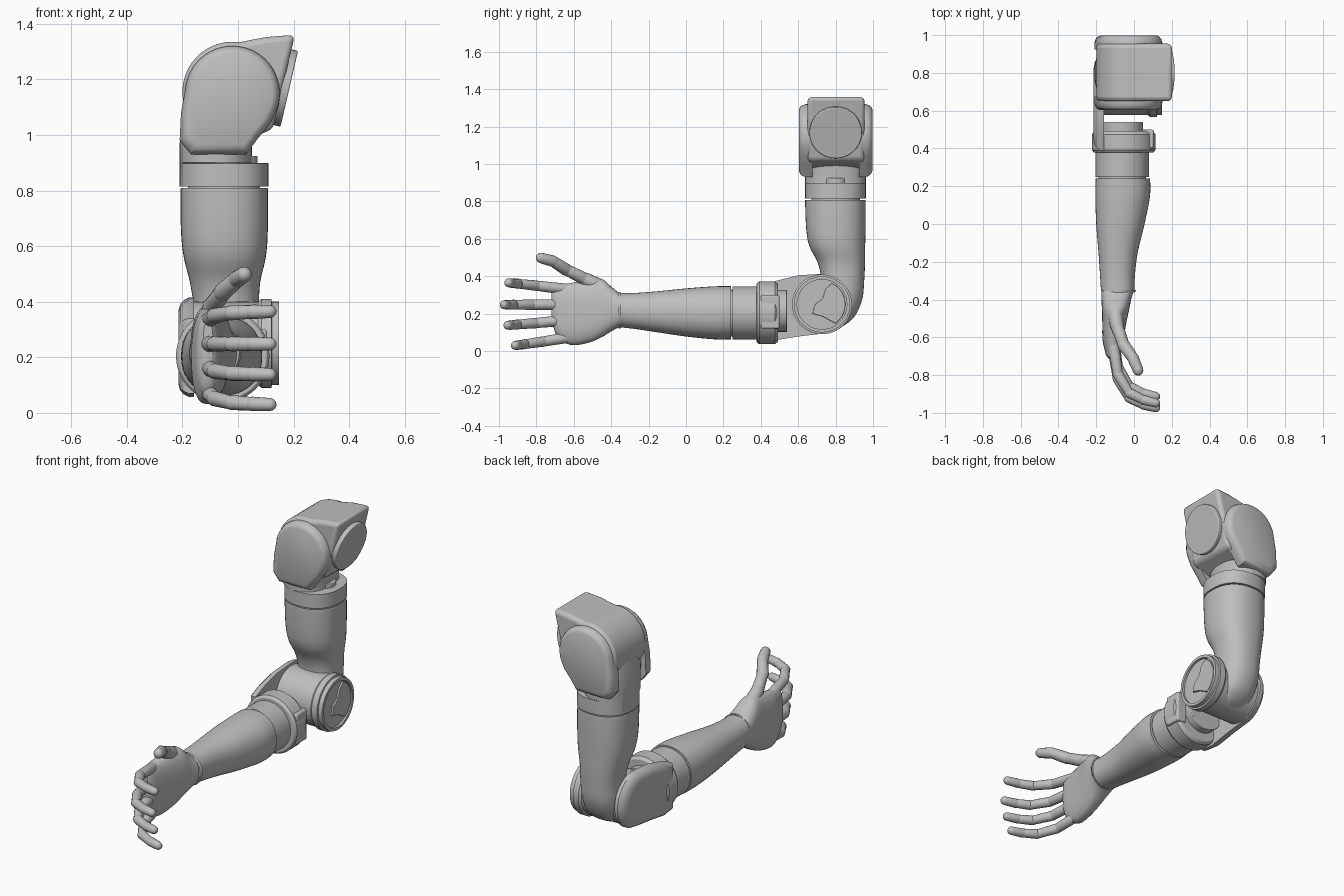
import bpy, bmesh, math
from mathutils import Vector

cube = bpy.data.objects.get("Cube")
if cube:
    bpy.data.objects.remove(cube, do_unlink=True)

grey = bpy.data.materials.new("light_grey")
grey.use_nodes = True
GREY = (0.52, 0.52, 0.52, 1)
grey.diffuse_color = GREY
grey.node_tree.nodes["Principled BSDF"].inputs["Base Color"].default_value = GREY


def finish(name, bm, bevel=0, angle=35):
    bmesh.ops.recalc_face_normals(bm, faces=bm.faces)
    mesh = bpy.data.meshes.new(name)
    bm.to_mesh(mesh)
    bm.free()
    mesh.materials.append(grey)
    obj = bpy.data.objects.new(name, mesh)
    bpy.context.collection.objects.link(obj)
    if bevel:
        mod = obj.modifiers.new("bevel", 'BEVEL')
        mod.width, mod.segments, mod.limit_method = bevel, 3, 'ANGLE'
        mod.angle_limit = math.radians(40)
    bpy.ops.object.select_all(action='DESELECT')
    obj.select_set(True)
    bpy.context.view_layer.objects.active = obj
    bpy.ops.object.shade_smooth_by_angle(angle=math.radians(angle))
    return obj


def skin(bm, rings):
    """Bridge rings of points and close both ends."""
    rows = [[bm.verts.new(p) for p in ring] for ring in rings]
    n = len(rows[0])
    for a, b in zip(rows, rows[1:]):
        for i in range(n):
            j = (i + 1) % n
            bm.faces.new((a[i], a[j], b[j], b[i]))
    bm.faces.new(rows[0])
    bm.faces.new(rows[-1])


def smooth_rows(rows, steps=5):
    """Catmull-Rom interpolation between section rows."""
    out = []
    for i in range(len(rows) - 1):
        p = [rows[max(i - 1, 0)], rows[i], rows[i + 1], rows[min(i + 2, len(rows) - 1)]]
        for s in range(steps):
            t = s / steps
            out.append([b + t * ((c - a) + t * ((2 * a - 5 * b + 4 * c - d)
                        + t * (3 * b - a - 3 * c + d))) / 2 for a, b, c, d in zip(*p)])
    return out + [rows[-1]]


def loft(name, axis, rows, smooth=True, power=1.0, bevel=0, n=40):
    """Each row: position on the axis, then min/max of both cross directions."""
    rings = []
    for h, u0, u1, v0, v1 in (smooth_rows(rows) if smooth else rows):
        ring = []
        for k in range(n):
            t = math.tau * k / n
            c, s = math.cos(t), math.sin(t)
            u = (u0 + u1) / 2 + (u1 - u0) / 2 * math.copysign(abs(c) ** power, c)
            v = (v0 + v1) / 2 + (v1 - v0) / 2 * math.copysign(abs(s) ** power, s)
            ring.append({'X': (h, u, v), 'Y': (u, h, v), 'Z': (u, v, h)}[axis])
        rings.append(ring)
    bm = bmesh.new()
    skin(bm, rings)
    return finish(name, bm, bevel)


def turned(name, axis, centre, steps, bevel=0):
    """Stepped round part: steps are (position, radius)."""
    a, b = centre
    return loft(name, axis, [(h, a - r, a + r, b - r, b + r) for h, r in steps], False, 1, bevel, 56)


def slab(name, axis, profile, layers, centre=(0, 0), bevel=0):
    """Profile stacked along an axis, scaled about a centre per layer."""
    rings = []
    for h, k in layers:
        pts = [(centre[0] + (u - centre[0]) * k, centre[1] + (v - centre[1]) * k) for u, v in profile]
        rings.append([(h, u, v) if axis == 'X' else (u, h, v) for u, v in pts])
    bm = bmesh.new()
    skin(bm, rings)
    return finish(name, bm, bevel)


def arc(cx, cy, r, a0, a1, n=28):
    angles = [math.radians(a0 + (a1 - a0) * i / n) for i in range(n + 1)]
    return [(cx + r * math.cos(a), cy + r * math.sin(a)) for a in angles]


def capsule(bm, p, q, r0, r1, n=16):
    p, q = Vector(p), Vector(q)
    d = (q - p).normalized()
    side = d.cross(Vector((0, 0, 1))).normalized()
    up = side.cross(d)
    caps = [(p, r0, a) for a in (-80, -55, -28, 0)] + [(q, r1, a) for a in (0, 28, 55, 80)]
    rings = []
    for o, r, a in caps:
        a = math.radians(a)
        rings.append([o + d * r * math.sin(a) + r * math.cos(a) *
                      (side * math.cos(t) + up * math.sin(t))
                      for t in (math.tau * k / n for k in range(n))])
    skin(bm, rings)


def digit(name, path, radii):
    bm = bmesh.new()
    for p, q, r in zip(path, path[1:], radii):
        capsule(bm, p, q, r, r * 0.9)
    return finish(name, bm, angle=40)


# Shoulder: block with a slanted mount, held in a two-cheek yoke
profile = [(0.205, 1.36), (0.1, 1.352)] + arc(-0.02, 1.155, 0.18, 82, 300) + [(0.125, 1.02)]
slab("shoulder_block", 'Y', profile, [(0.65, 1), (0.955, 1)], bevel=0.022)
mount = turned("shoulder_mount", 'Z', (0, 0), [(-0.02, 0.14), (0.018, 0.14)], bevel=0.005)
mount.location = (0.167, 0.8, 1.17)
mount.rotation_euler = (0, math.radians(103), 0)

cheek = arc(-0.02, 1.15, 0.17, -25, 175) + [(-0.205, 1.08), (-0.21, 0.98), (-0.17, 0.93),
                                            (0.03, 0.93), (0.07, 0.985), (0.115, 1.04)]
for name, side in (("shoulder_cheek_front", -1), ("shoulder_cheek_back", 1)):
    layers = [(0.8 + side * h, k) for h, k in ((0.125, 1), (0.16, 1), (0.178, 0.97), (0.19, 0.92), (0.197, 0.84))]
    slab(name, 'Y', cheek, layers, (-0.02, 1.15))

loft("shoulder_yoke_base", 'Z', [(0.815, -0.21, 0.11, 0.637, 0.962), (0.898, -0.21, 0.11, 0.637, 0.962),
                                 (0.9, -0.21, 0.05, 0.637, 0.962), (0.96, -0.21, 0.05, 0.637, 0.962),
                                 (1.04, -0.207, 0.06, 0.625, 0.975), (1.12, -0.19, 0.06, 0.63, 0.97)],
     smooth=False, power=0.85)
turned("yoke_stop", 'Z', (0.01, 0.8), [(0.89, 0.06), (0.925, 0.06)], bevel=0.004)
turned("shoulder_swivel", 'Z', (-0.05, 0.8), [(0.78, 0.13), (0.83, 0.13)])

# Upper arm running down into the elbow
loft("upper_arm", 'Z', [(0.803, -0.203, 0.105, 0.64, 0.957), (0.795, -0.207, 0.108, 0.637, 0.96),
                        (0.65, -0.205, 0.107, 0.643, 0.96), (0.56, -0.195, 0.1, 0.66, 0.958),
                        (0.47, -0.173, 0.08, 0.705, 0.957), (0.38, -0.16, 0.075, 0.72, 0.953),
                        (0.28, -0.16, 0.075, 0.69, 0.943), (0.19, -0.15, 0.07, 0.66, 0.905),
                        (0.14, -0.13, 0.05, 0.66, 0.85), (0.115, -0.1, 0.03, 0.69, 0.79)], power=0.85)

# Elbow joint: drum, rimmed cover and raised cover plate
hub = (0.727, 0.25)
turned("elbow_drum", 'X', hub, [(-0.165, 0.15), (0.08, 0.15)], bevel=0.008)
turned("elbow_cover", 'X', hub, [(0.07, 0.148), (0.085, 0.16), (0.12, 0.16), (0.122, 0.15), (0.148, 0.15),
                                 (0.148, 0.133), (0.135, 0.133)])
plate = arc(*hub, 0.125, -55, 65) + [(0.745, 0.33), (0.73, 0.28), (0.69, 0.25), (0.675, 0.2), (0.73, 0.185)]
slab("elbow_cover_plate", 'X', plate, [(0.13, 1), (0.146, 1)], bevel=0.003)

# Single side arm that carries the forearm
side_arm = arc(0.735, 0.255, 0.16, -85, 85) + [(0.6, 0.405), (0.48, 0.375), (0.39, 0.34),
                                               (0.39, 0.07), (0.48, 0.058), (0.6, 0.078)]
slab("elbow_side_arm", 'X', side_arm, [(-0.158, 1), (-0.178, 1), (-0.195, 0.95), (-0.208, 0.87), (-0.214, 0.75)],
     (0.6, 0.23))

# Forearm collar, sleeve and shell
axis_xz = (-0.055, 0.205)
turned("forearm_hub", 'Y', (-0.065, 0.215), [(0.47, 0.112), (0.54, 0.112)], bevel=0.004)
turned("forearm_collar", 'Y', axis_xz, [(0.378, 0.158), (0.392, 0.168), (0.475, 0.168), (0.492, 0.155)], bevel=0.003)
slab("collar_tab", 'Y', [(0.04, 0.12), (0.105, 0.12), (0.105, 0.3), (0.04, 0.3)], [(0.4, 1), (0.5, 1)], bevel=0.01)
turned("forearm_sleeve", 'Y', (-0.062, 0.203), [(0.248, 0.142), (0.39, 0.142)], bevel=0.003)
turned("forearm_swivel", 'Y', (-0.062, 0.203), [(0.22, 0.125), (0.26, 0.125)])
loft("forearm", 'Y', [(0.24, -0.203, 0.085, 0.063, 0.347), (0.15, -0.205, 0.085, 0.063, 0.346),
                      (0.0, -0.2, 0.056, 0.078, 0.335), (-0.15, -0.188, 0.02, 0.1, 0.32),
                      (-0.27, -0.18, 0.005, 0.118, 0.311), (-0.352, -0.175, 0.002, 0.127, 0.31)], power=0.9)
loft("wrist_ring", 'Y', [(-0.362, -0.172, 0.005, 0.122, 0.315), (-0.35, -0.172, 0.012, 0.122, 0.315)], smooth=False)

# Hand
loft("palm", 'Y', [(-0.355, -0.172, -0.002, 0.13, 0.308), (-0.4, -0.172, -0.015, 0.105, 0.345),
                   (-0.45, -0.17, -0.025, 0.075, 0.385), (-0.52, -0.168, -0.04, 0.045, 0.38),
                   (-0.61, -0.167, -0.055, 0.032, 0.365), (-0.67, -0.155, -0.065, 0.06, 0.355),
                   (-0.7, -0.145, -0.075, 0.1, 0.35), (-0.718, -0.125, -0.09, 0.17, 0.33)], power=0.8)

# Fingers: base height, tip height, reach offset
fingers = {"index": (0.33, 0.365, 0.025), "middle": (0.248, 0.248, 0.0),
           "ring": (0.165, 0.138, 0.02), "little": (0.078, 0.03, 0.06)}
joints = [(-0.11, -0.66, 0), (-0.085, -0.82, 0.55), (-0.025, -0.92, 0.85), (0.05, -0.957, 0.95), (0.115, -0.973, 1)]
for name, (z0, z1, back) in fingers.items():
    path = [(x, y + back, z0 + (z1 - z0) * t) for x, y, t in joints]
    digit(name + "_finger", path, (0.03, 0.028, 0.027, 0.026))

# Thumb
digit("thumb", [(-0.1, -0.46, 0.345), (-0.09, -0.54, 0.385), (-0.055, -0.64, 0.435),
                (-0.005, -0.71, 0.48), (0.022, -0.775, 0.498)], (0.04, 0.034, 0.033, 0.031))
